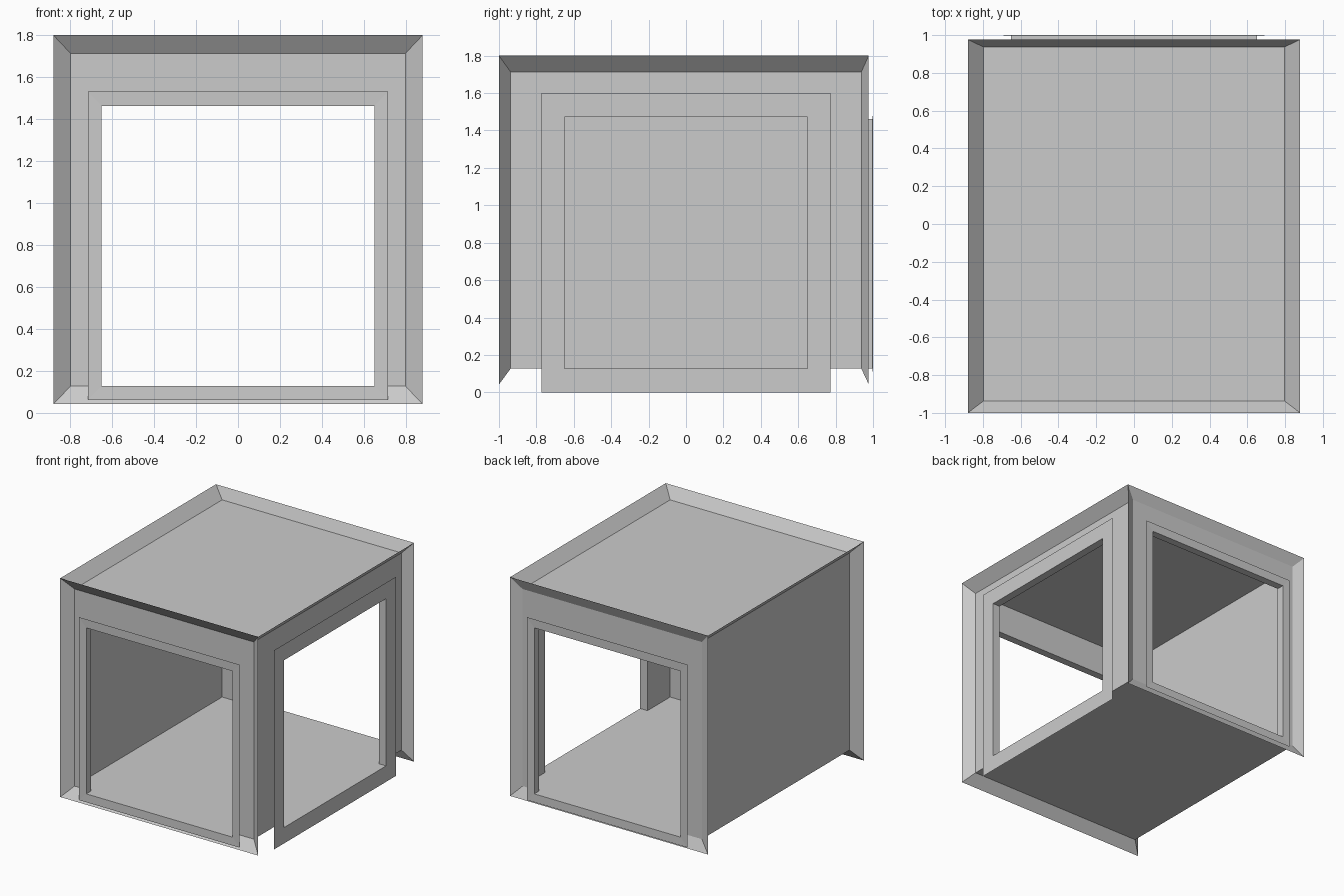
import bpy

if "Cube" in bpy.data.objects:
    bpy.data.objects.remove(bpy.data.objects["Cube"])

# Inner box (room) and outer box (rim of the flared fins)
IN = ((-0.797, 0.797), (-0.937, 0.937), (0.128, 1.712))
OUT = ((-0.88, 0.88), (-1.0, 0.977), (0.042, 1.8))


def add_object(name, quads):
    verts, faces = [], []
    for q in quads:
        faces.append(tuple(range(len(verts), len(verts) + len(q))))
        verts += q
    mesh = bpy.data.meshes.new(name)
    mesh.from_pydata(verts, [], faces)
    ob = bpy.data.objects.new(name, mesh)
    bpy.context.collection.objects.link(ob)
    return ob


def rect(axis, pos, half, z0, z1):
    """Upright rectangle in the plane axis = pos."""
    pts = [(-half, z0), (half, z0), (half, z1), (-half, z1)]
    return [(pos, a, z) if axis == 'x' else (a, pos, z) for a, z in pts]


def ring(a, b, sides=(0, 1, 2, 3)):
    """Quads joining two four-point loops."""
    return [[a[i], a[(i + 1) % 4], b[(i + 1) % 4], b[i]] for i in sides]


def corner(box, bits):
    return tuple(box[k][bits[k]] for k in range(3))


X, Y = IN[0][1], IN[1][1]
Z0, Z1 = IN[2]

# Floor, roof and solid left wall
for name, z in (("floor", Z0), ("roof", Z1)):
    add_object(name, [[(-X, -Y, z), (X, -Y, z), (X, Y, z), (-X, Y, z)]])
add_object("left_wall", [rect('x', -X, Y, Z0, Z1)])

# Walls with an opening, plus a short sleeve and a flat trim ring outside each
# name, axis, wall pos, wall half width, trim pos, opening half, opening top,
# trim half, trim bottom, trim top
openings = (
    ("front", 'y', -Y, X, -0.998, 0.65, 1.462, 0.715, 0.062, 1.532),
    ("back", 'y', Y, X, 0.998, 0.65, 1.462, 0.715, 0.062, 1.532),
    ("right", 'x', X, Y, 0.862, 0.65, 1.472, 0.772, 0.0, 1.6),
)
for name, ax, wp, wh, tp, oh, ot, th, tb, tt in openings:
    hole = rect(ax, wp, oh, Z0, ot)
    lip = rect(ax, tp, oh, Z0, ot)
    add_object(name + "_wall", ring(rect(ax, wp, wh, Z0, Z1), hole, (1, 2, 3)))
    add_object(name + "_sleeve", ring(hole, lip))
    edge = tp + (0.002 if tp > 0 else -0.002) * (ax == 'y')
    add_object(name + "_trim", ring(lip, rect(ax, edge, th, tb, tt)))

# Diagonal fins running out from every box edge except the bottom side edges
fins = []
for k in range(3):
    for s in (0, 1):
        for t in (0, 1):
            a = [s, t]
            a.insert(k, 0)
            b = list(a)
            b[k] = 1
            if k == 1 and a[2] == 0:
                continue
            fins.append([corner(IN, a), corner(IN, b), corner(OUT, b), corner(OUT, a)])
add_object("edge_fins", fins)
